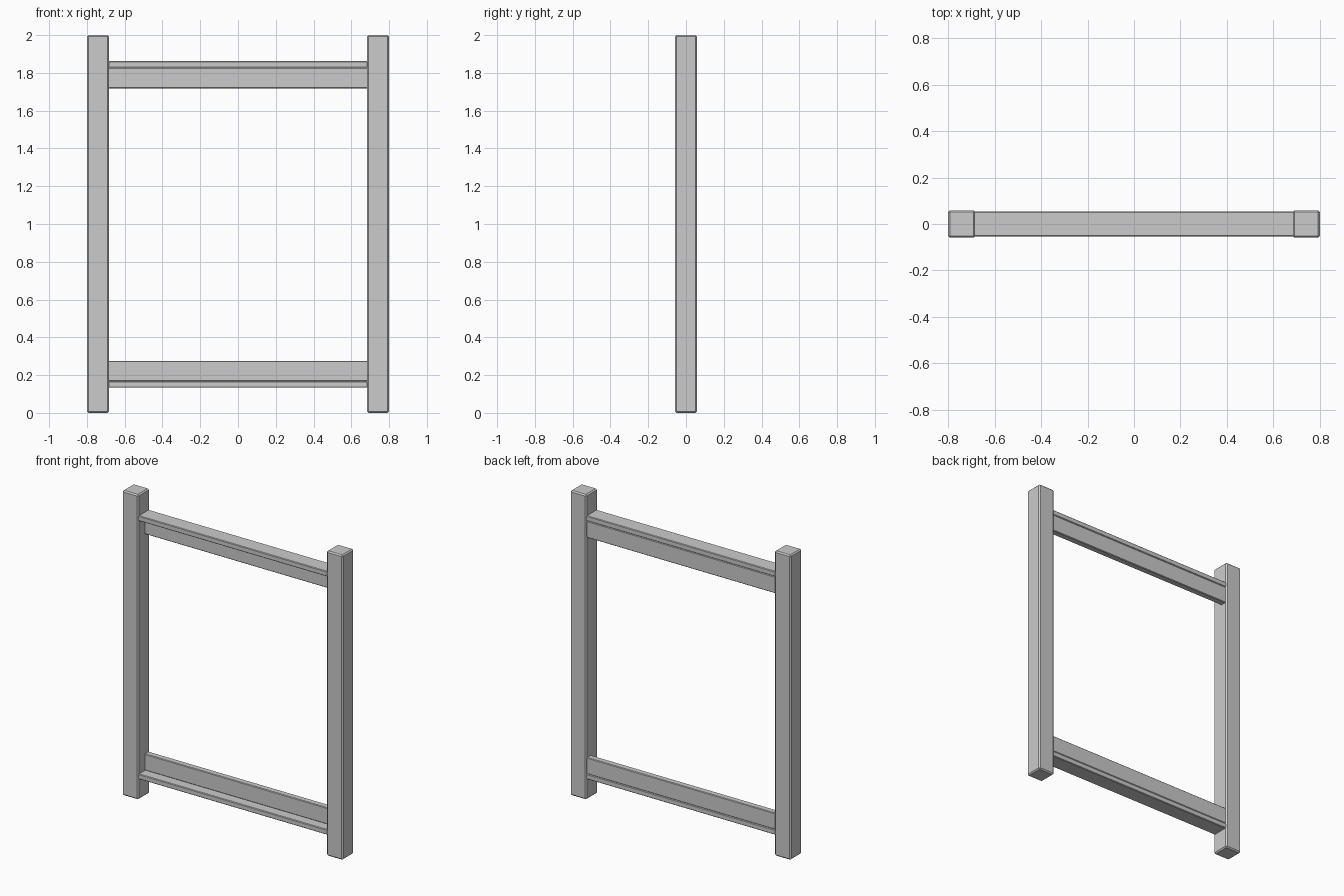
import bpy

if "Cube" in bpy.data.objects:
    bpy.data.objects.remove(bpy.data.objects["Cube"])


def box(name, lo, hi, bevel):
    """Bevelled box between two opposite corners."""
    size = [b - a for a, b in zip(lo, hi)]
    centre = [(a + b) / 2 for a, b in zip(lo, hi)]
    bpy.ops.mesh.primitive_cube_add(size=1, location=centre)
    ob = bpy.context.object
    ob.name = name
    ob.scale = size
    bpy.ops.object.transform_apply(location=False, rotation=False, scale=True)
    mod = ob.modifiers.new("edge_bevel", "BEVEL")
    mod.width = bevel
    mod.segments = 1
    return ob


HALF = 0.0588   # half thickness of a post
INNER = 0.683   # inner face of each post
END = INNER + 0.005

# Upright posts
for side, x0, x1 in (("left", -0.8, -INNER), ("right", INNER, 0.8)):
    box(side + "_post", (x0, -HALF, 0), (x1, HALF, 2), 0.008)

# Rails: a wide flange on the outer edge and a narrower web set to the back
for label, flange, web in (("top", (1.828, 1.862), (1.718, 1.828)),
                           ("bottom", (0.134, 0.168), (0.168, 0.276))):
    box(label + "_rail_flange", (-END, -0.053, flange[0]),
        (END, 0.053, flange[1]), 0.004)
    box(label + "_rail_web", (-END, 0.01, web[0]),
        (END, 0.052, web[1]), 0.004)
